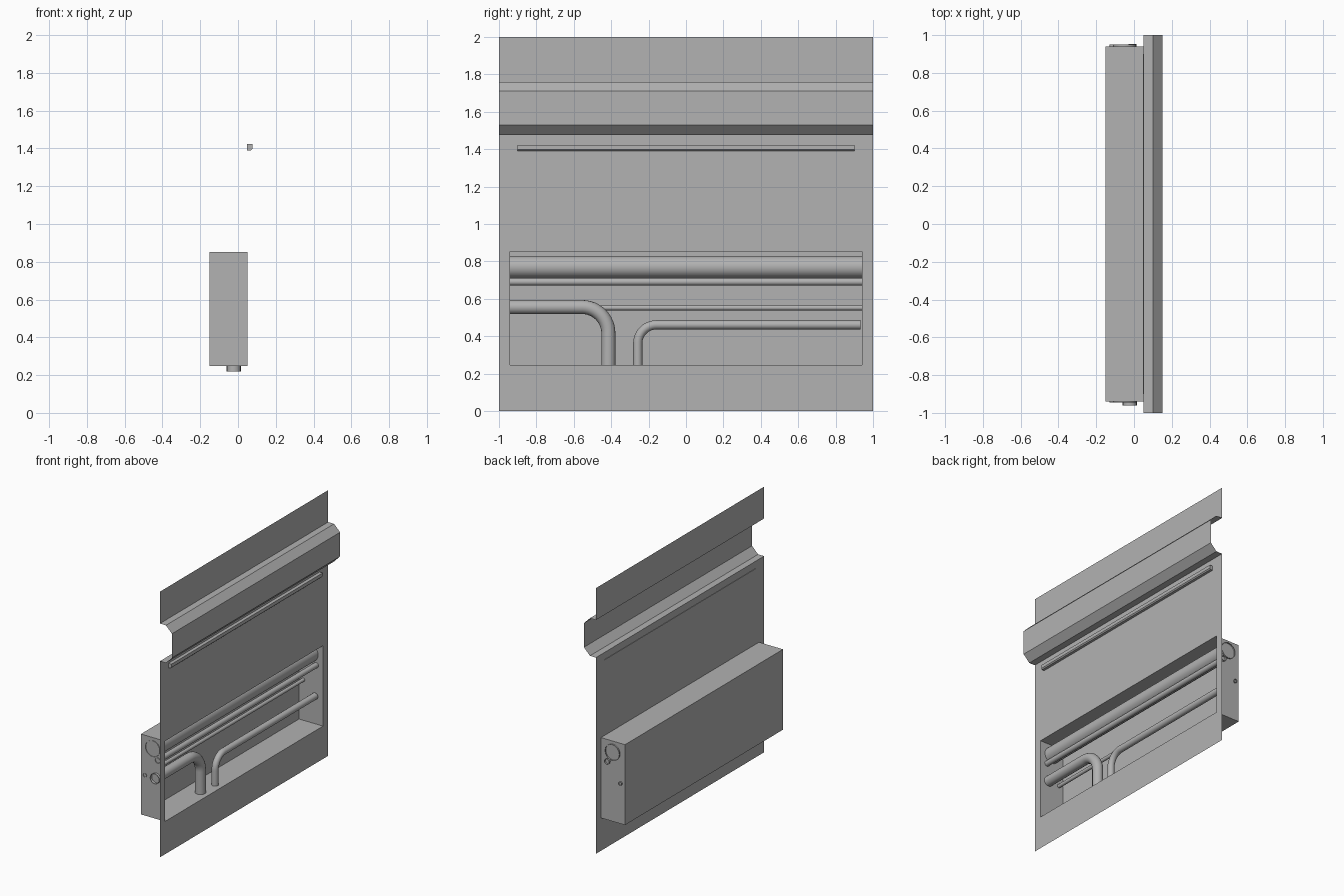
import bpy, bmesh, math

if "Cube" in bpy.data.objects:
    bpy.data.objects.remove(bpy.data.objects["Cube"])

WALL_X = 0.05            # plane of the sheet wall
BOX_Y, BOX_Z0, BOX_Z1 = 0.94, 0.247, 0.852

# Mid grey used on every part
grey = bpy.data.materials.new("mid_grey")
grey.diffuse_color = (0.446, 0.446, 0.446, 1)
grey.use_nodes = True
grey.node_tree.nodes["Principled BSDF"].inputs["Base Color"].default_value = grey.diffuse_color


def new_mesh(name, quads):
    """Weld a list of polygons into one object."""
    bm = bmesh.new()
    for q in quads:
        bm.faces.new([bm.verts.new(p) for p in q])
    bmesh.ops.remove_doubles(bm, verts=bm.verts, dist=1e-5)
    me = bpy.data.meshes.new(name)
    bm.to_mesh(me)
    bm.free()
    me.materials.append(grey)
    ob = bpy.data.objects.new(name, me)
    bpy.context.collection.objects.link(ob)
    return ob


def strip(p, q, y0, y1):
    """Quad between two (x, z) profile points, spanning y0..y1."""
    return [(p[0], y0, p[1]), (p[0], y1, p[1]), (q[0], y1, q[1]), (q[0], y0, q[1])]


def sweep(name, profile, half):
    """Profile swept along y with closed ends."""
    quads = [strip(a, b, -half, half) for a, b in zip(profile, profile[1:])]
    quads.append([(x, -half, z) for x, z in reversed(profile)][:])
    quads.append([(x, half, z) for x, z in profile])
    return new_mesh(name, quads)


def pipe(name, points, radius):
    """Round open-ended tube along a path."""
    cu = bpy.data.curves.new(name, 'CURVE')
    cu.dimensions = '3D'
    cu.bevel_depth = radius
    cu.bevel_resolution = 6
    cu.materials.append(grey)
    sp = cu.splines.new('POLY')
    sp.points.add(len(points) - 1)
    for sp_pt, co in zip(sp.points, points):
        sp_pt.co = (*co, 1)
    ob = bpy.data.objects.new(name, cu)
    bpy.context.collection.objects.link(ob)
    bpy.ops.object.select_all(action='DESELECT')
    ob.select_set(True)
    bpy.context.view_layer.objects.active = ob
    bpy.ops.object.convert(target='MESH')
    bpy.ops.object.shade_smooth_by_angle(angle=math.radians(35))


def elbow(name, x, y_end, y_leg, z_run, z_bottom, bend, radius):
    """Horizontal run turning down into a vertical leg."""
    s = 1 if y_end > y_leg else -1
    pts = [(x, y_end, z_run)]
    for i in range(13):
        a = math.pi / 2 * i / 12
        pts.append((x, y_leg + s * bend * (1 - math.sin(a)),
                    z_run - bend * (1 - math.cos(a))))
    pts.append((x, y_leg, z_bottom))
    pipe(name, pts, radius)


# Wall sheet: (x, z) profile with the folded rib; band 1 has the box opening
wall = [(WALL_X, 0), (WALL_X, BOX_Z0), (WALL_X, BOX_Z1), (WALL_X, 1.477),
        (0.10, 1.477), (0.15, 1.528), (0.15, 1.71), (0.10, 1.76),
        (WALL_X, 1.76), (WALL_X, 2.0)]
quads = []
for i, (a, b) in enumerate(zip(wall, wall[1:])):
    if i == 1:
        quads += [strip(a, b, -1, -BOX_Y), strip(a, b, BOX_Y, 1)]
    else:
        quads.append(strip(a, b, -1, 1))
new_mesh("wall_sheet", quads)

# Recessed service box, open towards +x
sweep("service_box", [(WALL_X, BOX_Z0), (-0.15, BOX_Z0),
                      (-0.15, BOX_Z1), (WALL_X, BOX_Z1)], BOX_Y)

# Slim rail set through the wall, lower front edge bevelled
rail = [(0.047, 1.423), (0.047, 1.39), (0.069, 1.39), (0.076, 1.398), (0.076, 1.423)]
sweep("wall_rail", rail + rail[:1], 0.9)

# Straight pipes
for name, x, z, r, y0, y1 in (
        ("large_pipe", -0.05, 0.77, 0.06, -0.945, 0.95),
        ("medium_pipe", -0.008, 0.691, 0.02, -0.945, 0.953),
        ("thin_pipe", -0.115, 0.552, 0.0135, -0.945, 0.95)):
    pipe(name, [(x, y0, z), (x, y1, z)], r)

# Bent pipes leaving through the box floor
elbow("left_elbow_pipe", -0.0225, -0.96, -0.415, 0.556, 0.22, 0.14, 0.0375)
elbow("right_elbow_pipe", -0.01, 0.932, -0.258, 0.461, 0.225, 0.10, 0.0245)
